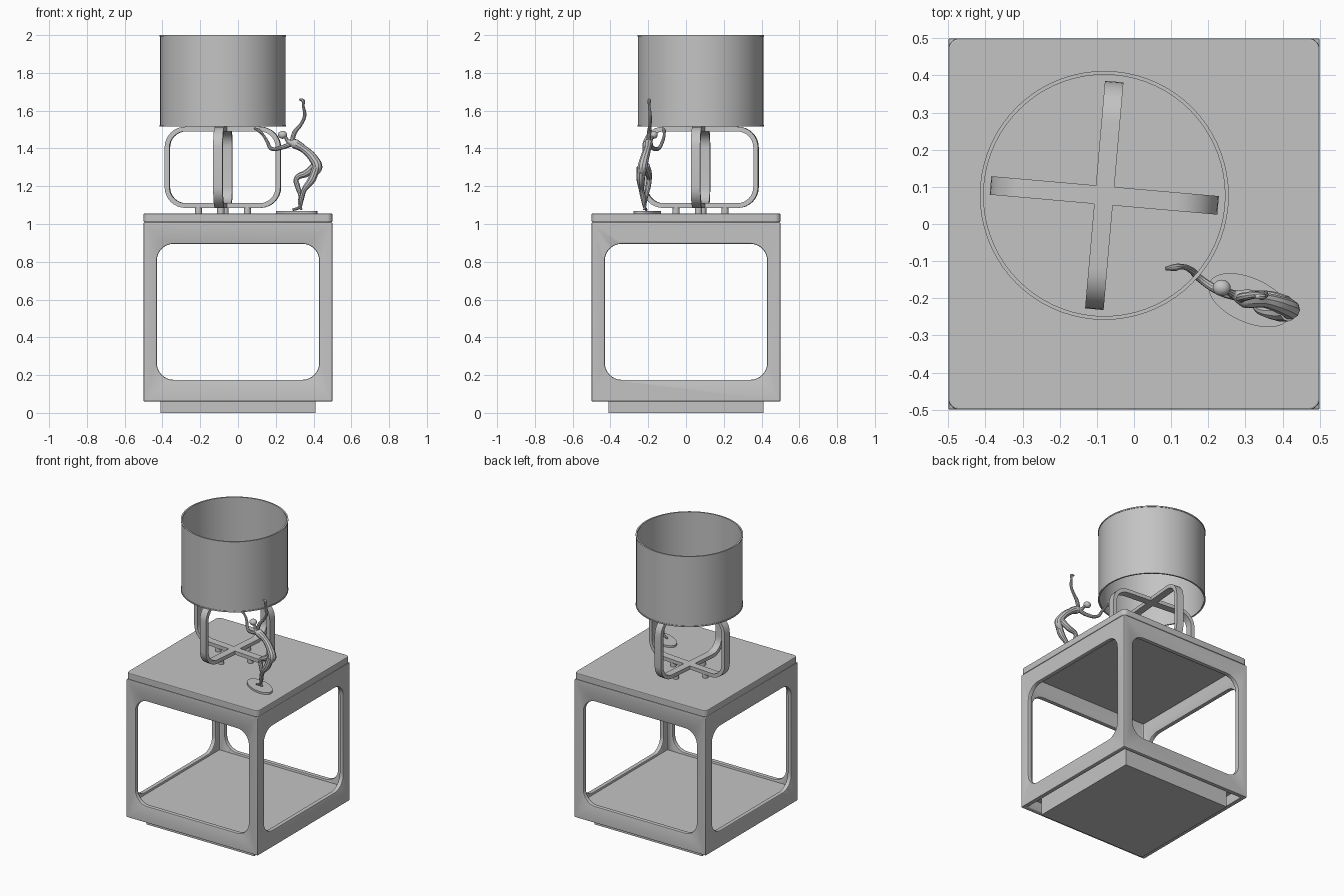
import bpy, bmesh
from math import cos, sin, pi, radians
from mathutils import Matrix, Vector

if "Cube" in bpy.data.objects:
    bpy.data.objects.remove(bpy.data.objects["Cube"])

grey = bpy.data.materials.new("warm_grey")
grey.use_nodes = True
colour = (0.55, 0.55, 0.55, 1)
grey.diffuse_color = colour
for node in grey.node_tree.nodes:
    if node.type == 'BSDF_PRINCIPLED':
        node.inputs["Base Color"].default_value = colour

UPRIGHT = Matrix.Rotation(pi / 2, 4, 'X')


def activate(obj):
    bpy.ops.object.select_all(action='DESELECT')
    obj.select_set(True)
    bpy.context.view_layer.objects.active = obj


def smooth(obj):
    activate(obj)
    bpy.ops.object.shade_smooth_by_angle(angle=radians(35))


def finish(bm, name, matrix):
    bm.transform(matrix)
    bmesh.ops.recalc_face_normals(bm, faces=bm.faces)
    mesh = bpy.data.meshes.new(name)
    bm.to_mesh(mesh)
    bm.free()
    mesh.materials.append(grey)
    obj = bpy.data.objects.new(name, mesh)
    bpy.context.collection.objects.link(obj)
    smooth(obj)
    return obj


def ellipse(a, b, n=48):
    return [(a * cos(2 * pi * i / n), b * sin(2 * pi * i / n)) for i in range(n)]


def rounded_rect(w, h, r, n=8):
    pts = []
    for k, (sx, sy) in enumerate([(1, 1), (-1, 1), (-1, -1), (1, -1)]):
        for i in range(n + 1):
            a = pi / 2 * (k + i / n)
            pts.append((sx * (w / 2 - r) + r * cos(a), sy * (h / 2 - r) + r * sin(a)))
    return pts


def prism(name, pts, depth, matrix):
    """Solid extrusion of an outline, centred on its own plane."""
    bm = bmesh.new()
    low, high = [[bm.verts.new((x, y, z)) for x, y in pts] for z in (-depth / 2, depth / 2)]
    bm.faces.new(low)
    bm.faces.new(high)
    for i in range(len(pts)):
        bm.faces.new((low[i - 1], low[i], high[i], high[i - 1]))
    return finish(bm, name, matrix)


def band(name, outer, inner, depth, matrix):
    """Closed strip between two outlines with equal point counts."""
    bm = bmesh.new()
    d = depth / 2
    loops = [[bm.verts.new((x, y, z)) for x, y in pts]
             for pts, z in ((outer, -d), (outer, d), (inner, d), (inner, -d))]
    for k in range(4):
        a, b = loops[k - 1], loops[k]
        for i in range(len(outer)):
            bm.faces.new((a[i - 1], a[i], b[i], b[i - 1]))
    return finish(bm, name, matrix)


def box(name, size, z0, z1):
    h = size / 2
    return prism(name, [(-h, -h), (h, -h), (h, h), (-h, h)], z1 - z0,
                 Matrix.Translation((0, 0, (z0 + z1) / 2)))


def bevel(obj, width):
    activate(obj)
    mod = obj.modifiers.new("edge_round", 'BEVEL')
    mod.width, mod.segments, mod.limit_method = width, 2, 'ANGLE'
    mod.angle_limit = radians(40)
    bpy.ops.object.modifier_apply(modifier=mod.name)
    smooth(obj)


# Side table: hollow frame with a rounded opening on all four sides
frame = box("table_frame", 1.0, 0.06, 1.01)
opening = rounded_rect(0.86, 0.72, 0.09)
at_opening = Matrix.Translation((0, 0, 0.535))
cutters = [box("inner_cutter", 0.94, -0.2, 1.3),
           prism("front_cutter", opening, 2, at_opening @ UPRIGHT),
           prism("side_cutter", opening, 2,
                 at_opening @ Matrix.Rotation(pi / 2, 4, 'Z') @ UPRIGHT)]
for cutter in cutters:
    cutter.hide_render = True
    activate(frame)
    cut = frame.modifiers.new("cut", 'BOOLEAN')
    cut.operation, cut.solver, cut.object = 'DIFFERENCE', 'EXACT', cutter
    bpy.ops.object.modifier_apply(modifier=cut.name)
    bpy.data.objects.remove(cutter)
bevel(frame, 0.006)

# Table top, floor panel and plinth
top = prism("table_top", rounded_rect(1.0, 1.0, 0.03), 0.045,
            Matrix.Translation((0, 0, 1.0325)))
bevel(top, 0.005)
box("table_floor", 0.945, 0.13, 0.16)
box("plinth", 0.82, 0.0, 0.135)

# Lamp: two crossed rounded loops on four feet
LAMP = Matrix.Translation((-0.08, 0.077, 0))
for i, name in enumerate(("cross_loop", "depth_loop")):
    turn = LAMP @ Matrix.Rotation(radians(-5 + 90 * i), 4, 'Z')
    band("lamp_" + name, rounded_rect(0.615, 0.43, 0.11), rounded_rect(0.565, 0.38, 0.085),
         0.05, turn @ Matrix.Translation((0, 0, 1.3)) @ UPRIGHT)
    for side in (-1, 1):
        prism("lamp_foot", ellipse(0.019, 0.019, 20), 0.036,
              turn @ Matrix.Translation((side * 0.13, 0, 1.071)))

# Open drum shade with a fine rim at each end
band("lamp_shade", ellipse(0.332, 0.332, 72), ellipse(0.328, 0.328, 72), 0.483,
     LAMP @ Matrix.Translation((0, 0, 1.757)))
for z in (1.519, 1.996):
    band("shade_rim", ellipse(0.335, 0.335, 72), ellipse(0.325, 0.325, 72), 0.008,
         LAMP @ Matrix.Translation((0, 0, z)))

# Dancer figurine: oval stand, tapering limbs and head
prism("dancer_stand", ellipse(0.117, 0.06), 0.013,
      Matrix.Translation((0.31, -0.205, 1.0615)) @ Matrix.Rotation(radians(-24), 4, 'Z'))


def limb(name, points):
    """Smooth tube through points given as x, y, z, radius."""
    curve = bpy.data.curves.new(name, 'CURVE')
    curve.dimensions = '3D'
    curve.bevel_depth, curve.bevel_resolution = 1.0, 3
    curve.resolution_u, curve.use_fill_caps = 6, True
    spline = curve.splines.new('BEZIER')
    spline.bezier_points.add(len(points) - 1)
    for p, (x, y, z, r) in zip(spline.bezier_points, points):
        p.co, p.radius = (x, y, z), r
        p.handle_left_type = p.handle_right_type = 'AUTO'
    curve.materials.append(grey)
    obj = bpy.data.objects.new(name, curve)
    bpy.context.collection.objects.link(obj)
    activate(obj)
    bpy.ops.object.convert(target='MESH')
    smooth(bpy.context.object)


limb("dancer_torso", [(0.25, -0.18, 1.46, .008), (0.27, -0.19, 1.435, .012),
                      (0.3, -0.2, 1.425, .026), (0.35, -0.205, 1.395, .02),
                      (0.4, -0.22, 1.345, .024), (0.42, -0.23, 1.3, .027),
                      (0.405, -0.23, 1.26, .014)])
limb("dancer_straight_leg", [(0.415, -0.24, 1.3, .022), (0.39, -0.24, 1.235, .022),
                             (0.35, -0.235, 1.18, .014), (0.335, -0.225, 1.13, .014),
                             (0.325, -0.22, 1.09, .008), (0.29, -0.21, 1.075, .007)])
limb("dancer_bent_leg", [(0.41, -0.215, 1.31, .022), (0.365, -0.2, 1.27, .02),
                         (0.31, -0.195, 1.24, .014), (0.315, -0.2, 1.2, .014),
                         (0.33, -0.21, 1.15, .011), (0.325, -0.215, 1.11, .007),
                         (0.335, -0.22, 1.075, .007)])
limb("dancer_raised_arm", [(0.285, -0.2, 1.43, .013), (0.3, -0.195, 1.485, .012),
                           (0.335, -0.19, 1.53, .009), (0.353, -0.19, 1.575, .009),
                           (0.345, -0.195, 1.63, .007), (0.345, -0.195, 1.652, .01),
                           (0.325, -0.195, 1.66, .005)])
limb("dancer_reaching_arm", [(0.285, -0.195, 1.425, .014), (0.23, -0.18, 1.405, .012),
                             (0.175, -0.145, 1.4, .01), (0.155, -0.125, 1.435, .009),
                             (0.13, -0.115, 1.475, .007), (0.11, -0.117, 1.495, .01),
                             (0.085, -0.12, 1.507, .005)])
bm = bmesh.new()
bmesh.ops.create_uvsphere(bm, u_segments=20, v_segments=12, radius=0.022)
finish(bm, "dancer_head", Matrix.Translation((0.236, -0.172, 1.472))
       @ Matrix.Diagonal(Vector((1.1, 1, 0.95, 1))))
